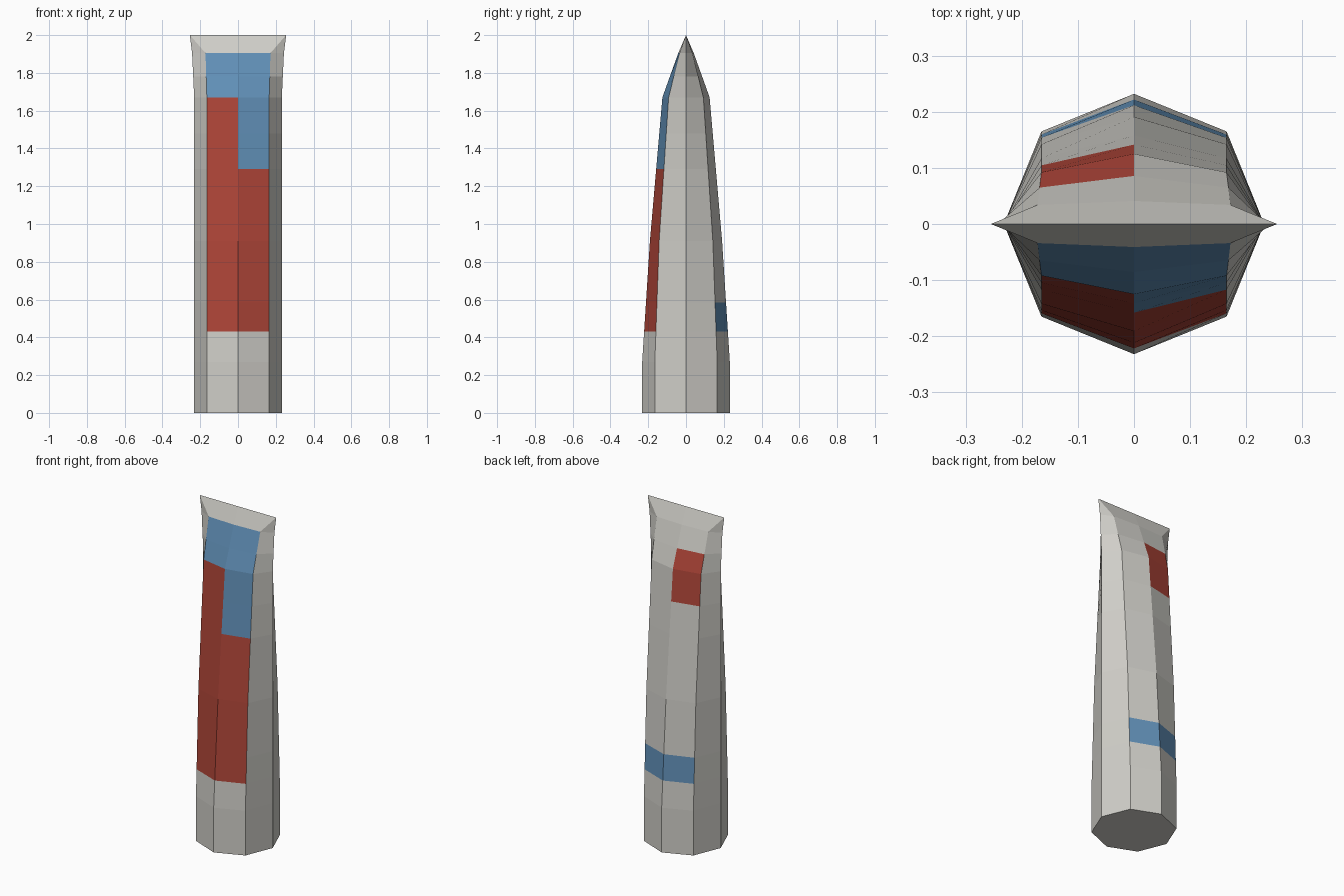
import bpy, bmesh

if "Cube" in bpy.data.objects:
    bpy.data.objects.remove(bpy.data.objects["Cube"])

# Cross-sections: z, half width, half depth at centre, diagonal corner x, diagonal corner y
SECTIONS = [
    (0.00, 0.232, 0.232, 0.165, 0.165),
    (0.27, 0.232, 0.232, 0.165, 0.165),
    (0.91, 0.232, 0.191, 0.165, 0.142),
    (1.67, 0.232, 0.125, 0.165, 0.092),
    (1.905, 0.243, 0.041, 0.172, 0.034),
    (2.00, 0.255, 0.0, 0.255, 0.0),
]
PAINT_CUTS = [0.43, 0.585, 1.29, 1.48, 1.78]   # heights where colours change


def section_at(z):
    for a, b in zip(SECTIONS, SECTIONS[1:]):
        if a[0] <= z <= b[0]:
            t = (z - a[0]) / (b[0] - a[0])
            return [p + (q - p) * t for p, q in zip(a, b)]


def paint(c):
    """0 = grey body, 1 = red, 2 = blue, chosen by side and height."""
    if abs(c.x) > 0.1 or c.z < 0.43:
        return 0
    if c.y < 0:                                   # front label
        if c.z > 1.905:
            return 0
        return 2 if c.z > (1.67 if c.x < 0 else 1.29) else 1
    if c.z < 0.585:                               # back band
        return 2
    return 1 if c.x < 0 and 1.48 < c.z < 1.78 else 0   # back patch


def material(name, rgb):
    m = bpy.data.materials.new(name)
    m.diffuse_color = (*rgb, 1)
    m.use_nodes = True
    m.node_tree.nodes["Principled BSDF"].inputs["Base Color"].default_value = m.diffuse_color
    return m


# Tube body: octagonal rings squeezed to a flat crimped edge
bm = bmesh.new()
rings = []
for z in sorted([s[0] for s in SECTIONS] + PAINT_CUTS):
    _, w, d, cx, cy = section_at(z)
    outline = [(w, 0), (cx, cy), (0, d), (-cx, cy), (-w, 0), (-cx, -cy), (0, -d), (cx, -cy)]
    rings.append([bm.verts.new((x, y, z)) for x, y in outline])
for low, high in zip(rings, rings[1:]):
    for i in range(8):
        j = (i + 1) % 8
        bm.faces.new((low[i], low[j], high[j], high[i]))
bm.faces.new(rings[0][::-1])
bmesh.ops.remove_doubles(bm, verts=bm.verts, dist=0.0005)
bmesh.ops.recalc_face_normals(bm, faces=bm.faces)
for f in bm.faces:
    f.material_index = paint(f.calc_center_median())

mesh = bpy.data.meshes.new("squeeze_tube")
bm.to_mesh(mesh)
bm.free()
for name, rgb in (("light grey", (0.63, 0.62, 0.58)),
                  ("red", (0.43, 0.06, 0.04)),
                  ("blue", (0.12, 0.28, 0.48))):
    mesh.materials.append(material(name, rgb))
bpy.context.collection.objects.link(bpy.data.objects.new("squeeze_tube", mesh))
